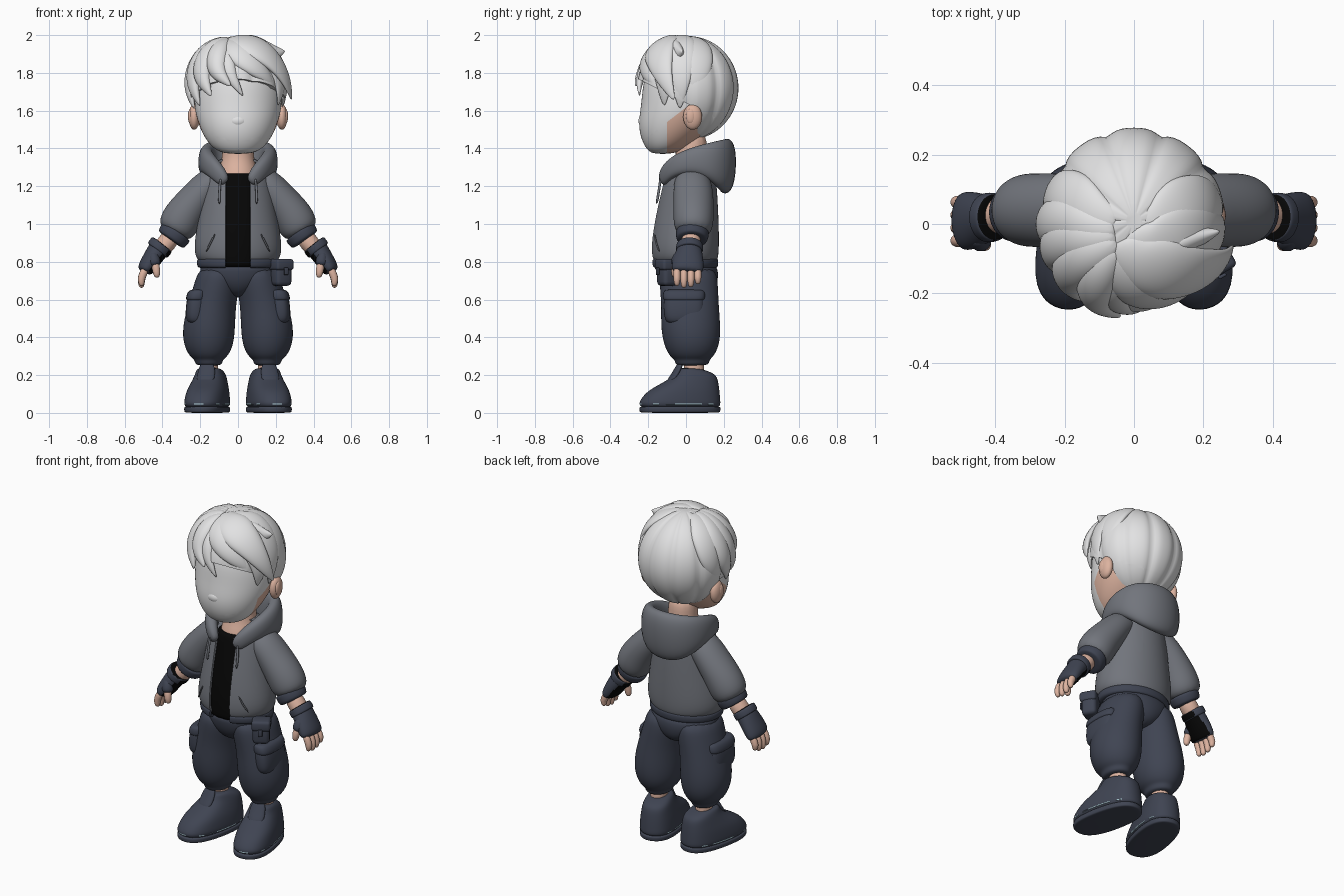
import bpy, bmesh
from math import sin, cos, pi, radians, copysign
from mathutils import Vector

cube = bpy.data.objects.get("Cube")
if cube:
    bpy.data.objects.remove(cube, do_unlink=True)


def material(name, *rgb):
    m = bpy.data.materials.new(name)
    m.use_nodes = True
    m.diffuse_color = (*rgb, 1)
    bsdf = m.node_tree.nodes["Principled BSDF"]
    bsdf.inputs["Base Color"].default_value = (*rgb, 1)
    bsdf.inputs["Roughness"].default_value = 0.8
    return m


PALE = material("pale grey", .76, .76, .765)
SKIN = material("skin", .72, .45, .35)
GREY = material("jacket grey", .168, .178, .203)
NAVY = material("dark slate", .05, .058, .085)
BLACK = material("black", .002, .002, .002)
TRIM = material("pale blue trim", .45, .65, .72)


def bake(ob):
    """Turn the modifiers into real geometry and smooth it."""
    deps = bpy.context.evaluated_depsgraph_get()
    ob.data = bpy.data.meshes.new_from_object(ob.evaluated_get(deps))
    ob.modifiers.clear()
    ob.data.shade_smooth()
    ob.data.set_sharp_from_angle(angle=radians(50))
    return ob


def add_object(name, bm, mat):
    me = bpy.data.meshes.new(name)
    bmesh.ops.recalc_face_normals(bm, faces=bm.faces)
    bm.to_mesh(me)
    bm.free()
    me.materials.append(mat)
    ob = bpy.data.objects.new(name, me)
    bpy.context.collection.objects.link(ob)
    return ob


def tube(name, rings, mat, s=1, ref=(0, 1, 0), centre=None, flat=False, n=14, lvl=2, sq=1):
    """Smooth skin over rings (x, y, z, side radius, radius along ref)."""
    bm = bmesh.new()
    pts = [Vector(r[:3]) for r in rings]
    loops = []
    for i, (p, r) in enumerate(zip(pts, rings)):
        t = Vector((0, 0, 1)) if flat else (pts[min(i + 1, len(pts) - 1)] - pts[max(i - 1, 0)]).normalized()
        v = (p - centre) if centre else Vector(ref)
        v = (v - t * v.dot(t)).normalized()
        u = v.cross(t)
        loop = []
        for k in range(n):
            c, d = (copysign(abs(f) ** sq, f) for f in (cos(2 * pi * k / n), sin(2 * pi * k / n)))
            q = p + (u * c * r[3] + v * d * r[4]) / .96
            loop.append(bm.verts.new((q.x * s, q.y, q.z)))
        loops.append(loop)
    for a, b in zip(loops, loops[1:]):
        for k in range(n):
            bm.faces.new((a[k], a[(k + 1) % n], b[(k + 1) % n], b[k]))
    bm.faces.new(loops[0])
    bm.faces.new(loops[-1])
    ob = add_object(name, bm, mat)
    ob.modifiers.new("smooth", 'SUBSURF').levels = lvl
    return bake(ob)


def column(name, rows, mat, **kw):
    """Upright form from rows (z, centre x, half width, front y, back y)."""
    return tube(name, [(x, (a + b) / 2, z, w, (b - a) / 2) for z, x, w, a, b in rows], mat, flat=True, **kw)


def box(name, loc, size, mat, turn, bevel):
    bm = bmesh.new()
    bmesh.ops.create_cube(bm, size=1)
    bmesh.ops.scale(bm, vec=size, verts=bm.verts)
    ob = add_object(name, bm, mat)
    ob.location, ob.rotation_euler.z = loc, turn
    mod = ob.modifiers.new("round", 'BEVEL')
    mod.width, mod.segments = bevel, 3
    bake(ob)


def ball(name, loc, size, mat):
    bm = bmesh.new()
    bmesh.ops.create_uvsphere(bm, u_segments=20, v_segments=12, radius=1)
    bmesh.ops.scale(bm, vec=size, verts=bm.verts)
    ob = add_object(name, bm, mat)
    ob.location = loc
    bake(ob)


def cut(ob, planes, remove=None, paint=None, mat=None, thick=0):
    """Slice along planes, then remove or recolour faces by a rule."""
    bm = bmesh.new()
    bm.from_mesh(ob.data)
    for co, no in planes:
        bmesh.ops.bisect_plane(bm, geom=bm.verts[:] + bm.edges[:] + bm.faces[:], plane_co=co, plane_no=no)
    if remove:
        doomed = [f for f in bm.faces if remove(f.calc_center_median())]
        bmesh.ops.delete(bm, geom=doomed, context='FACES')
    if paint:
        ob.data.materials.append(mat)
        for f in bm.faces:
            f.material_index = int(paint(f.calc_center_median(), f.normal))
    bm.to_mesh(ob.data)
    bm.free()
    if thick:
        ob.modifiers.new("thickness", 'SOLIDIFY').thickness = thick
        bake(ob)


# Head with pale face mask, nose, neck
head = column("head", [(1.37, 0, .07, -.18, -.07), (1.40, 0, .13, -.21, 0), (1.46, 0, .175, -.238, .08),
                       (1.54, 0, .21, -.248, .16), (1.64, 0, .23, -.23, .2), (1.78, 0, .22, -.222, .2),
                       (1.9, 0, .15, -.15, .15)], SKIN, n=18)
cut(head, [((0, -.1, 0), (0, 1, 0)), ((0, -.1, 1.54), (0, -.77, 1))], mat=PALE,
    paint=lambda c, n: c.y < -.1 or (c.y < .03 and c.z > 1.54 + .77 * (c.y + .1)))
ball("nose", (0, -.23, 1.545), (.045, .022, .03), PALE)
column("neck", [(1.12, 0, .1, -.09, .1), (1.25, 0, .11, -.095, .12), (1.32, 0, .09, -.06, .12),
                (1.38, 0, .08, -.05, .11), (1.5, 0, .08, -.06, .11)], SKIN)

# Fluted hair cap, open over the face
CENTRE = Vector((0, .01, 1.72))


def on_head(az, el, k=1.0):
    a, e = radians(az), radians(el)
    return CENTRE + Vector((.25 * sin(a) * cos(e), -.255 * cos(a) * cos(e), .262 * sin(e))) * k


bm = bmesh.new()
grid = [[bm.verts.new(on_head(j * 3.75, i * 5, 1.05 - .06 * cos(radians(i * 5)) *
                              (1 - abs(cos(radians(j * 3.75 * 5)))) ** 2)) for j in range(96)]
        for i in range(-17, 18)]
for a, b in zip(grid, grid[1:]):
    for j in range(96):
        bm.faces.new((a[j], a[(j + 1) % 96], b[(j + 1) % 96], b[j]))
bm.faces.new(grid[-1])
cap = add_object("hair_cap", bm, PALE)
cut(cap, [((0, .06, 0), (0, 1, 0)), ((0, 0, 1.64), (0, .5, 1))],
    remove=lambda c: c.y < .06 and c.z < 1.64 - .5 * c.y, thick=.025)


def lock(name, path, width, thick, flick):
    """Tapered hair lock laid over the head through (azimuth, elevation) points."""
    rings, n = [], 9
    for i in range(n):
        f = i / (n - 1)
        g = f * (len(path) - 1)
        j = min(int(g), len(path) - 2)
        az, el = (p + (q - p) * (g - j) for p, q in zip(path[j], path[j + 1]))
        w = max(.08, sin(pi * (.12 + .85 * f) ** .9))
        rings.append((*on_head(az, el, 1 + (flick - 1) * f ** 2), width * w, thick * w))
    tube(name, rings, PALE, centre=CENTRE, n=12)


LOCKS = [([(-32, 72), (-2, 48), (25, 25), (48, 2)], .08, .04, 1.02),
         ([(-32, 78), (25, 58), (52, 32), (76, -12)], .1, .042, 1.2),
         ([(-20, 84), (65, 62), (82, 32), (80, -24)], .1, .036, 1.03),
         ([(20, 70), (52, 40), (62, 12), (60, -20)], .075, .03, 1.04),
         ([(60, 84), (105, 60), (105, 25), (98, -14)], .09, .03, 1.0),
         ([(-25, 66), (-18, 38), (-10, 15), (6, -9)], .045, .032, 1.02),
         ([(-36, 70), (-34, 44), (-26, 18), (-8, 2)], .062, .052, 1.1),
         ([(-42, 74), (-55, 46), (-50, 14), (-32, -9)], .07, .052, 1.08),
         ([(-50, 76), (-74, 46), (-70, 10), (-54, -20)], .07, .047, 1.06),
         ([(-60, 78), (-92, 46), (-88, 6), (-74, -24)], .07, .043, 1.05),
         ([(-80, 80), (-112, 48), (-110, 10), (-94, -22)], .075, .034, 1.0)]
for i, args in enumerate(LOCKS):
    lock(f"hair_lock_{i + 1}", *args)
tube("hair_flick", [(.05, -.07, 1.925, .05, .04), (.13, -.055, 1.915, .065, .04), (.19, -.035, 1.9, .045, .028),
                    (.25, -.02, 1.915, .005, .005)], PALE)

# Shirt and open jacket with hem
column("shirt", [(.76, 0, .15, -.165, .1), (.8, 0, .16, -.168, .1), (.9, 0, .155, -.172, .1),
                 (1.05, 0, .15, -.15, .1), (1.2, 0, .13, -.118, .1), (1.26, 0, .115, -.105, .1),
                 (1.27, 0, .09, -.09, .09)], BLACK)
jacket = column("jacket", [(.79, 0, .18, -.165, .15), (.81, 0, .215, -.18, .165), (.88, 0, .232, -.19, .172),
                           (1.05, 0, .2, -.165, .168), (1.2, 0, .18, -.13, .16), (1.29, 0, .155, -.11, .15),
                           (1.36, 0, .09, -.06, .12)], GREY, n=18)
hem = column("jacket_hem", [(.765, 0, .19, -.165, .15), (.77, 0, .212, -.182, .166), (.81, 0, .215, -.184, .168),
                            (.825, 0, .2, -.176, .16)], NAVY, n=18)
for part in (jacket, hem):
    cut(part, [((x, 0, 0), (1, 0, 0)) for x in (-.067, .067)],
        remove=lambda c: c.y < 0 and abs(c.x) < .067 + max(0, c.z - 1.24) * .5, thick=.012)

# Hood: a tall roll around the neck, drooping at the back
half = [(.065, -.125, 1.215, .02, .03), (.1, -.11, 1.265, .032, .045), (.15, -.05, 1.315, .038, .055),
        (.178, .05, 1.34, .04, .07), (.16, .15, 1.335, .045, .105)]
hood = half + [(.075, .215, 1.305, .054, .145), (-.075, .215, 1.305, .054, .145)]
hood += [(-x, *rest) for x, *rest in reversed(half)]
tube("hood", hood, GREY, ref=(0, 0, 1), sq=.85)

# Hips
column("trouser_hips", [(.61, 0, .04, -.06, .1), (.65, 0, .11, -.11, .15), (.7, 0, .185, -.137, .165),
                        (.75, 0, .2, -.148, .168), (.8, 0, .19, -.15, .15)], NAVY, n=18)

for side, s in (("left", 1), ("right", -1)):
    ball(f"{side}_ear", (.232 * s, .035, 1.567), (.03, .05, .068), SKIN)
    ball(f"{side}_ear_hollow", (.252 * s, .025, 1.57), (.013, .025, .04), SKIN)

    # Drawstring and slanted jacket pocket
    tube(f"{side}_drawstring", [(.09, -.135, 1.25, .007, .007), (.1, -.142, 1.18, .007, .007),
                                (.098, -.157, 1.1, .008, .008)], GREY, s, n=8, lvl=1)
    tube(f"{side}_pocket_welt", [(.12, -.167, .95, .005, .005), (.145, -.16, .9, .005, .005),
                                 (.17, -.14, .85, .005, .005)], GREY, s, n=8, lvl=1)

    # Sleeve, cuff, wrist
    tube(f"{side}_sleeve", [(.08, .03, 1.245, .075, .08), (.15, .035, 1.215, .085, .1), (.215, .04, 1.14, .09, .105),
                            (.28, .04, 1.06, .102, .106), (.32, .04, .99, .106, .104),
                            (.345, .035, .943, .078, .08)], GREY, s)
    tube(f"{side}_cuff", [(.322, .035, .965, .08, .08), (.328, .035, .957, .088, .088), (.352, .03, .92, .083, .083),
                          (.357, .03, .913, .07, .07)], NAVY, s)
    tube(f"{side}_wrist", [(.34, .03, .95, .05, .05), (.385, .025, .89, .05, .052), (.43, .02, .84, .045, .05)],
         SKIN, s)

    # Fingerless glove with dark palm, strap, fingers, thumb
    glove = tube(f"{side}_glove", [(.405, .02, .885, .056, .06), (.425, .018, .86, .055, .066),
                                   (.455, .012, .815, .05, .08), (.487, .008, .765, .046, .085),
                                   (.497, .006, .742, .034, .075)], NAVY, s)
    inward, upward = Vector((-.83 * s, 0, -.55)), Vector((-.55 * s, 0, .83))
    cut(glove, [], paint=lambda c, n: n.dot(inward) > .62, mat=BLACK)
    strap = tube(f"{side}_glove_strap", [(.4, .02, .895, .06, .064), (.404, .02, .89, .066, .07),
                                         (.424, .018, .862, .066, .072), (.428, .018, .857, .06, .066)], NAVY, s)
    cut(strap, [], paint=lambda c, n: n.dot(upward) > .8 or n.dot(inward) > .75, mat=BLACK)
    for i, name in enumerate(("index", "middle", "ring", "little")):
        y, drop = -.048 + .037 * i, (.01, 0, .004, .02)[i]
        tube(f"{side}_{name}_finger", [(.487, y, .77, .022, .02), (.508, y, .725, .022, .02),
                                       (.513, y, .69 + drop, .02, .019), (.509, y, .66 + drop, .012, .012)],
             SKIN, s, n=8)
    tube(f"{side}_thumb_sleeve", [(.45, -.025, .85, .025, .03), (.445, -.045, .81, .034, .034),
                                  (.437, -.058, .775, .03, .029)], NAVY, s, n=10)
    tube(f"{side}_thumb", [(.44, -.05, .8, .02, .02), (.434, -.058, .765, .023, .022),
                           (.43, -.06, .735, .02, .02), (.428, -.058, .715, .011, .011)], SKIN, s, n=8)

    # Baggy trouser leg with gathered hem and cargo pocket
    column(f"{side}_trouser_leg", [(.78, .1, .095, -.13, .15), (.7, .108, .118, -.138, .165),
                                   (.63, .124, .121, -.132, .168), (.55, .142, .127, -.128, .172),
                                   (.45, .155, .137, -.13, .18), (.36, .156, .13, -.115, .175),
                                   (.3, .155, .1, -.085, .145), (.285, .155, .075, -.06, .125),
                                   (.26, .155, .07, -.055, .12), (.25, .155, .055, -.04, .1)], NAVY, s=s, n=16)
    column(f"{side}_cargo_pocket", [(.47, .22, .03, -.08, .07), (.485, .225, .05, -.11, .09),
                                    (.55, .225, .053, -.118, .096), (.63, .215, .05, -.115, .095),
                                    (.645, .21, .03, -.09, .07)], NAVY, s=s, sq=.7)
    column(f"{side}_cargo_flap", [(.592, .22, .045, -.11, .09), (.6, .222, .056, -.122, .1),
                                  (.645, .214, .052, -.12, .1), (.655, .205, .035, -.1, .08)], NAVY, s=s, sq=.7)

    # Ankle and shoe, toes turned out, collar lower at the heel
    column(f"{side}_ankle", [(.15, .152, .045, -.01, .095), (.22, .152, .045, -.01, .095),
                             (.3, .152, .05, -.01, .095)], SKIN, s=s)
    trim = column(f"{side}_sole_trim", [(.04, 0, .104, -.283, .135), (.043, 0, .1085, -.2875, .14),
                                        (.049, 0, .1085, -.2875, .14), (.052, 0, .104, -.283, .135)],
                  TRIM, sq=.8, n=16, lvl=1)
    cut(trim, [], remove=lambda c: sin(c.y * 65) > .1)
    shoe = [column(f"{side}_shoe", [(.02, 0, .095, -.275, .13), (.045, 0, .108, -.287, .139),
                                    (.065, 0, .108, -.285, .138), (.115, 0, .102, -.245, .134),
                                    (.15, 0, .092, -.18, .13), (.185, 0, .082, -.118, .124),
                                    (.208, 0, .075, -.095, .108), (.228, 0, .066, -.085, .055),
                                    (.238, 0, .05, -.075, .015)], NAVY, sq=.8, n=16),
            column(f"{side}_sole", [(0, 0, .1, -.278, .132), (.004, 0, .107, -.286, .138),
                                    (.03, 0, .109, -.288, .14), (.036, 0, .1, -.28, .134)], NAVY, sq=.8, n=16),
            tube(f"{side}_shoe_tongue", [(0, -.14, .15, .045, .015), (0, -.1, .2, .048, .018),
                                         (0, -.078, .245, .042, .016), (0, -.07, .262, .028, .01)], NAVY),
            tube(f"{side}_shoe_strap", [(-.088, -.085, .1, .025, .012), (-.08, -.1, .155, .025, .012),
                                        (0, -.118, .192, .025, .012), (.08, -.1, .155, .025, .012),
                                        (.088, -.085, .1, .025, .012)], NAVY, centre=Vector((0, -.05, .05)), n=10)]
    for part in shoe + [trim]:
        part.location = (.148 * s, .04, 0)
        part.rotation_euler.z = radians(12) * s

# Belt pouch on the left hip
box("belt_pouch", (.228, -.1, .74), (.095, .085, .135), NAVY, radians(30), .022)
box("belt_pouch_flap", (.23, -.103, .785), (.105, .095, .06), NAVY, radians(30), .015)
box("belt_pouch_clasp", (.255, -.15, .75), (.025, .01, .04), NAVY, radians(30), .004)
